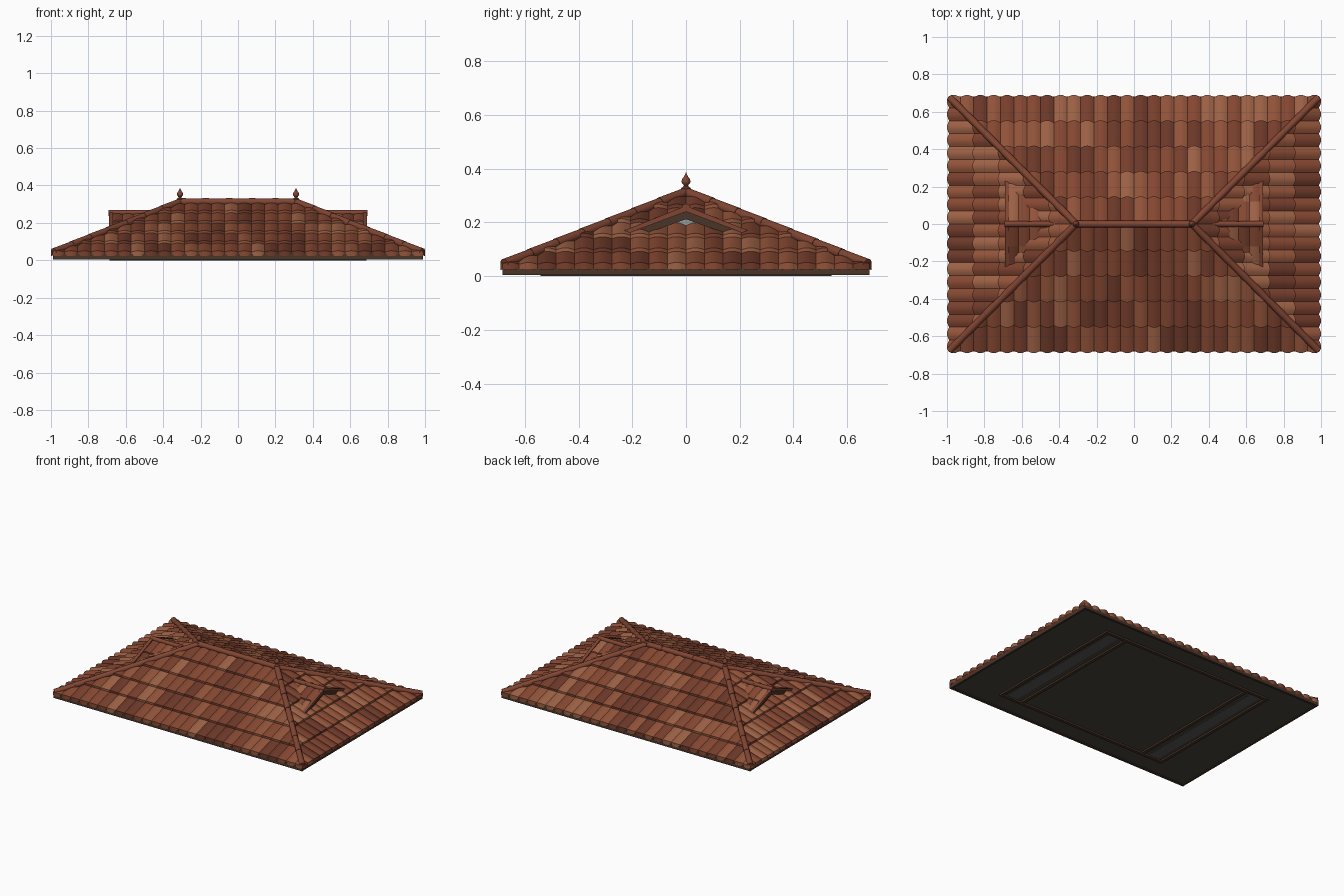
import bpy, bmesh, math, random
from mathutils import Vector, Matrix

if "Cube" in bpy.data.objects:
    bpy.data.objects.remove(bpy.data.objects["Cube"])

random.seed(4)
HX, HY, Z0, K = 0.988, 0.678, 0.03, 0.40     # eave half sizes, eave height, pitch
RX, RZ = HX - HY, Z0 + HY * K                # ridge half length and height


def mat(name, c):
    m = bpy.data.materials.new(name)
    m.diffuse_color = (*c, 1)
    m.use_nodes = True
    m.node_tree.nodes["Principled BSDF"].inputs["Base Color"].default_value = m.diffuse_color
    return m


TILES = [mat("clay_%d" % i, c) for i, c in enumerate([
    (.24, .065, .032), (.19, .05, .026), (.29, .088, .042), (.15, .04, .022), (.34, .12, .06)])]
CAP = mat("ridge_clay", (.22, .06, .033))
WOOD = mat("dark_timber", (.065, .035, .022))
SOFFIT = mat("soffit_brown", (.07, .058, .043))
GREY = mat("vent_grey", (.30, .34, .34))


def finish(name, bm, mats, smooth=None):
    bmesh.ops.recalc_face_normals(bm, faces=bm.faces)
    me = bpy.data.meshes.new(name)
    bm.to_mesh(me)
    bm.free()
    for m in mats:
        me.materials.append(m)
    ob = bpy.data.objects.new(name, me)
    bpy.context.collection.objects.link(ob)
    if smooth:
        bpy.ops.object.select_all(action='DESELECT')
        ob.select_set(True)
        bpy.context.view_layer.objects.active = ob
        bpy.ops.object.shade_smooth_by_angle(angle=math.radians(smooth))
    return ob


def box(name, lo, hi, m):
    bm = bmesh.new()
    lo, hi = Vector(lo), Vector(hi)
    bmesh.ops.create_cube(bm, size=1, matrix=Matrix.Translation((lo + hi) / 2) @ Matrix.Diagonal((*(hi - lo), 1)))
    return finish(name, bm, [m])


def hull(name, pts, m):
    bm = bmesh.new()
    for p in pts:
        bm.verts.new(p)
    bmesh.ops.convex_hull(bm, input=bm.verts)
    return finish(name, bm, [m])


def tiled(name, u0, u1, cols, v1, rows, cuts, place, step=.014, arch=.012, lip=.012):
    """Overlapping barrel tiles in (u along eave, v up slope, w height), trimmed by cuts."""
    bm = bmesh.new()
    w, d, n = (u1 - u0) / cols, v1 / rows, 6
    for r in range(rows):
        for c in range(cols):
            mi = random.choices(range(5), [5, 4, 4, 2, 2])[0]
            low, top, bot = [], [], []
            for i in range(n + 1):
                a = math.sin(math.pi * i / n)
                u = u0 + (c + i / n) * w
                v = r * d - lip * a
                low.append(bm.verts.new((u, v, step + arch * a)))
                top.append(bm.verts.new((u, (r + 1) * d + .008, arch * a * .9)))
                bot.append(bm.verts.new((u, v, -.003 if r == 0 else arch * a * .5)))
            for i in range(n):
                for lo, hi in ((low, top), (bot, low)):
                    bm.faces.new((lo[i], lo[i + 1], hi[i + 1], hi[i])).material_index = mi
            for i in (0, n):
                bm.faces.new((bot[i], low[i], top[i])).material_index = mi
    for co, no in cuts:
        bmesh.ops.bisect_plane(bm, geom=bm.verts[:] + bm.edges[:] + bm.faces[:], dist=1e-6,
                               plane_co=co, plane_no=no, clear_outer=True)
    for vert in bm.verts:
        vert.co = place(*vert.co)
    return finish(name, bm, TILES, 35)


def rod(name, a, b, r, m=CAP, pieces=1):
    """Round capping from a to b, made of slightly tapered lengths."""
    a, b = Vector(a), Vector(b)
    bm = bmesh.new()
    rot = (b - a).to_track_quat('Z', 'Y').to_matrix().to_4x4()
    for i in range(pieces):
        mid = a.lerp(b, (i + .5) / pieces)
        bmesh.ops.create_cone(bm, cap_ends=True, segments=12, radius1=r, radius2=r * .9,
                              depth=(b - a).length / pieces * 1.04, matrix=Matrix.Translation(mid) @ rot)
    return finish(name, bm, [m], 40)


# roof deck with flat soffit
hull("roof_deck", [(sx * HX * .99, sy * HY * .99, z) for sx in (-1, 1) for sy in (-1, 1) for z in (.012, Z0 - .003)]
     + [(-RX, 0, RZ - .003), (RX, 0, RZ - .003)], SOFFIT)

# fascia boards
for s in (-1, 1):
    a, b = sorted((s * (HY - .012), s * (HY + .005)))
    box("long_fascia", (-HX, a, .005), (HX, b, .034), WOOD)
    a, b = sorted((s * (HX - .016), s * (HX - .001)))
    box("end_fascia", (a, -HY, .005), (b, HY, .034), WOOD)

# main tiled slopes
for s, side in ((-1, "front"), (1, "back")):
    tiled(side + "_tiles", -HX - .012, HX + .012, 28, HY, 5,
          [((HX, 0, 0), (1, 1, 0)), ((-HX, 0, 0), (-1, 1, 0)), ((0, HY, 0), (0, 1, 0))],
          lambda u, v, w, s=s: (u, s * (HY - v), Z0 + v * K + w))
for s, side in ((-1, "left"), (1, "right")):
    tiled(side + "_tiles", -HY - .012, HY + .012, 20, HY, 5,
          [((HY, 0, 0), (1, 1, 0)), ((-HY, 0, 0), (-1, 1, 0))],
          lambda u, v, w, s=s: (s * (HX - v), u, Z0 + v * K + w))

# ridge and hip cappings
rod("ridge_cap", (-RX, 0, RZ + .011), (RX, 0, RZ + .011), .02, pieces=5)
for sx in (-1, 1):
    for sy in (-1, 1):
        rod("hip_cap", (sx * (HX - .004), sy * (HY - .004), Z0 + .016), (sx * RX, 0, RZ + .011), .02, pieces=7)

# turned finials at the ridge ends
profile = [(.016, .315), (.018, .328), (.009, .334), (.008, .338), (.015, .346),
           (.017, .353), (.013, .363), (.006, .373), (0.0005, .386)]
for s in (-1, 1):
    bm = bmesh.new()
    vs = [bm.verts.new((r, 0, z)) for r, z in profile]
    es = [bm.edges.new(p) for p in zip(vs, vs[1:])]
    bmesh.ops.spin(bm, geom=vs + es, cent=(0, 0, 0), axis=(0, 0, 1), angle=math.tau, steps=12)
    bmesh.ops.remove_doubles(bm, verts=bm.verts, dist=1e-5)
    bmesh.ops.translate(bm, verts=bm.verts, vec=(s * RX, 0, 0))
    finish("finial", bm, [CAP], 40)

# gablets on the two hipped ends
GX, GW, GZ = .675, .235, .248                # gablet face, half width, ridge height
VX = HX - (GZ - Z0) / K                      # where its ridge meets the hip slope
for s in (-1, 1):
    for t in (-1, 1):
        tiled("gablet_tiles", VX, GX, 4, GW, 2,
              [((VX + GW - .025, 0, 0), (-1, -1, 0)), ((0, GW, 0), (0, 1, 0))],
              lambda u, v, w, s=s, t=t: (s * u, t * (GW - v), GZ - (GW - v) * K + w),
              step=.008, arch=.008, lip=.004)
        # dark underside slab, following the valley
        hull("gablet_soffit", [(s * x, t * y, GZ - y * K - dz) for x, y in
                               ((VX, 0), (GX, 0), (GX, GW), (VX + GW - .02, GW)) for dz in (.001, .012)], WOOD)

        def board(name, x0, x1, y1, top, deep, m):
            hull(name, [(s * x, t * y, GZ + o - y * K) for x in (x0, x1)
                        for y, o in ((0, top), (0, top - deep), (y1, top - deep * .7), (y1, top))], m)
        board("bargeboard", .668, .69, .265, .014, .022, CAP)
        board("gable_trim", .655, .68, .215, -.006, .03, WOOD)
    rod("gablet_ridge_cap", (s * .69, 0, GZ + .006), (s * .40, 0, GZ + .006), .016, pieces=2)
    # recessed vent panel
    hull("gable_vent", [(s * x, y, z) for x in (.59, .60) for y, z in
                        ((-.14, GZ - .065), (.14, GZ - .065), (0, GZ - .01))], GREY)

# soffit beams and grey strips underneath
for s in (-1, 1):
    for name, x in (("outer_cross_beam", .675), ("inner_cross_beam", .51)):
        box(name, (s * x - .011, -.54, 0), (s * x + .011, .54, .02), WOOD)
    box("long_beam", (-.686, s * .53 - .011, 0), (.686, s * .53 + .011, .02), WOOD)
    a, b = sorted((s * .56, s * .64))
    box("soffit_strip", (a, -.518, .009), (b, .518, .014), mat("strip_grey", (.10, .10, .095)))
